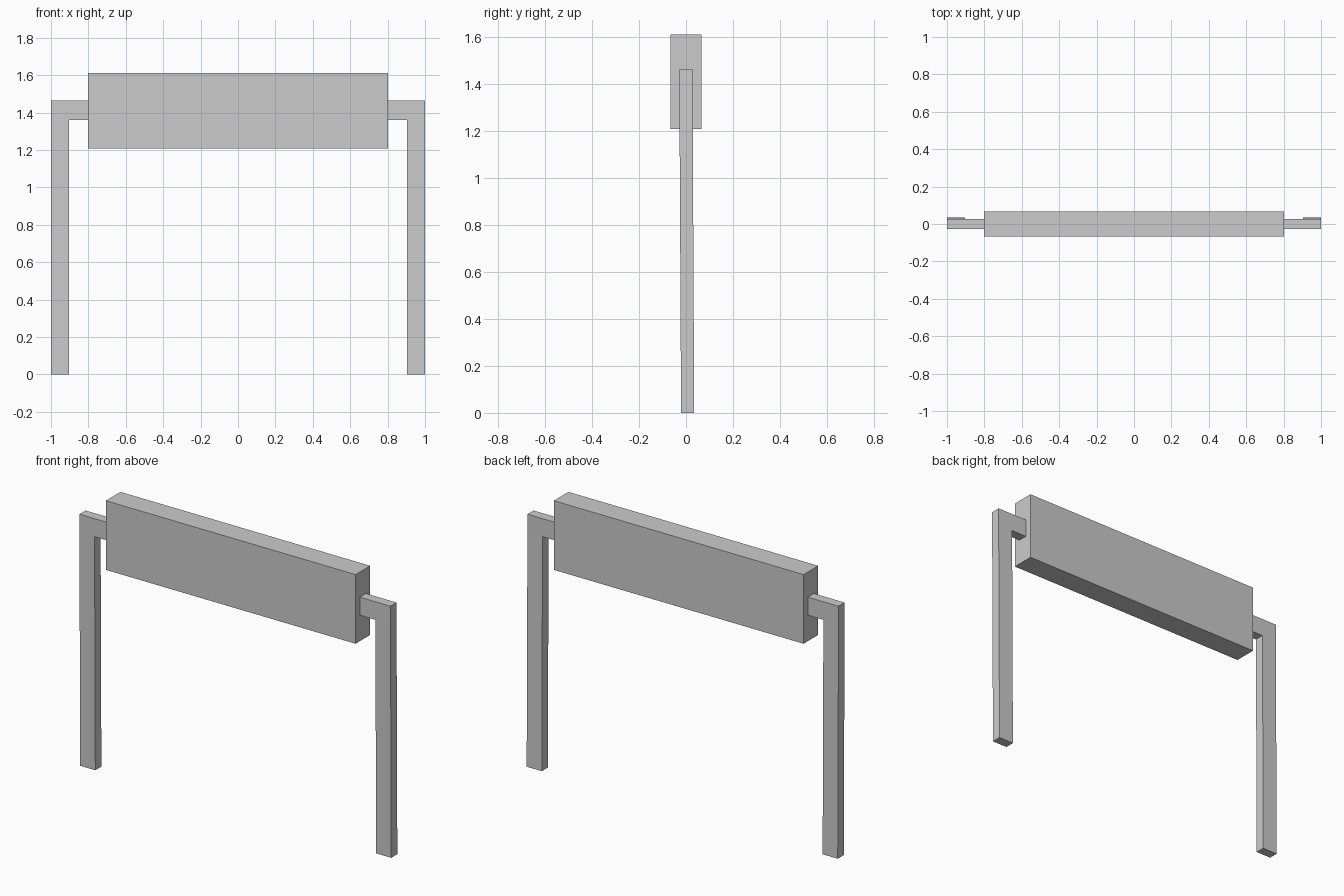
import bpy, bmesh
from mathutils import Vector

if "Cube" in bpy.data.objects:
    bpy.data.objects.remove(bpy.data.objects["Cube"])


def new_object(name, bm):
    bmesh.ops.recalc_face_normals(bm, faces=bm.faces)
    mesh = bpy.data.meshes.new(name)
    bm.to_mesh(mesh)
    bm.free()
    obj = bpy.data.objects.new(name, mesh)
    bpy.context.collection.objects.link(obj)
    return obj


# Wide sign panel
bm = bmesh.new()
bmesh.ops.create_cube(bm, size=1)
bmesh.ops.scale(bm, vec=(1.606, 0.134, 0.402), verts=bm.verts)
bmesh.ops.translate(bm, vec=(0, 0, 1.41), verts=bm.verts)
new_object("sign_panel", bm)

# L-shaped support: an arm into the panel plus a post, extruded from a profile
HALF_DEPTH = 0.028
LEAN = 0.007  # the foot sits slightly further back than the top
profile = [(0.80, 1.36), (0.903, 1.36), (0.903, 0), (1, 0),
           (1, 1.36), (1, 1.465), (0.80, 1.465)]
bm = bmesh.new()
verts = [bm.verts.new((x, -HALF_DEPTH, z)) for x, z in profile]
bm.faces.new(verts)
bmesh.ops.connect_verts(bm, verts=[verts[1], verts[4]])
ext = bmesh.ops.extrude_face_region(bm, geom=bm.faces[:], use_keep_orig=True)
moved = [v for v in ext["geom"] if isinstance(v, bmesh.types.BMVert)]
bmesh.ops.translate(bm, vec=(0, 2 * HALF_DEPTH, 0), verts=moved)
for v in bm.verts:
    if v.co.z < 0.01:
        v.co += Vector((0, LEAN, 0))
supports = new_object("support_posts", bm)

# Matching support on the other side
supports.modifiers.new("Mirror", "MIRROR").use_mirror_merge = False
